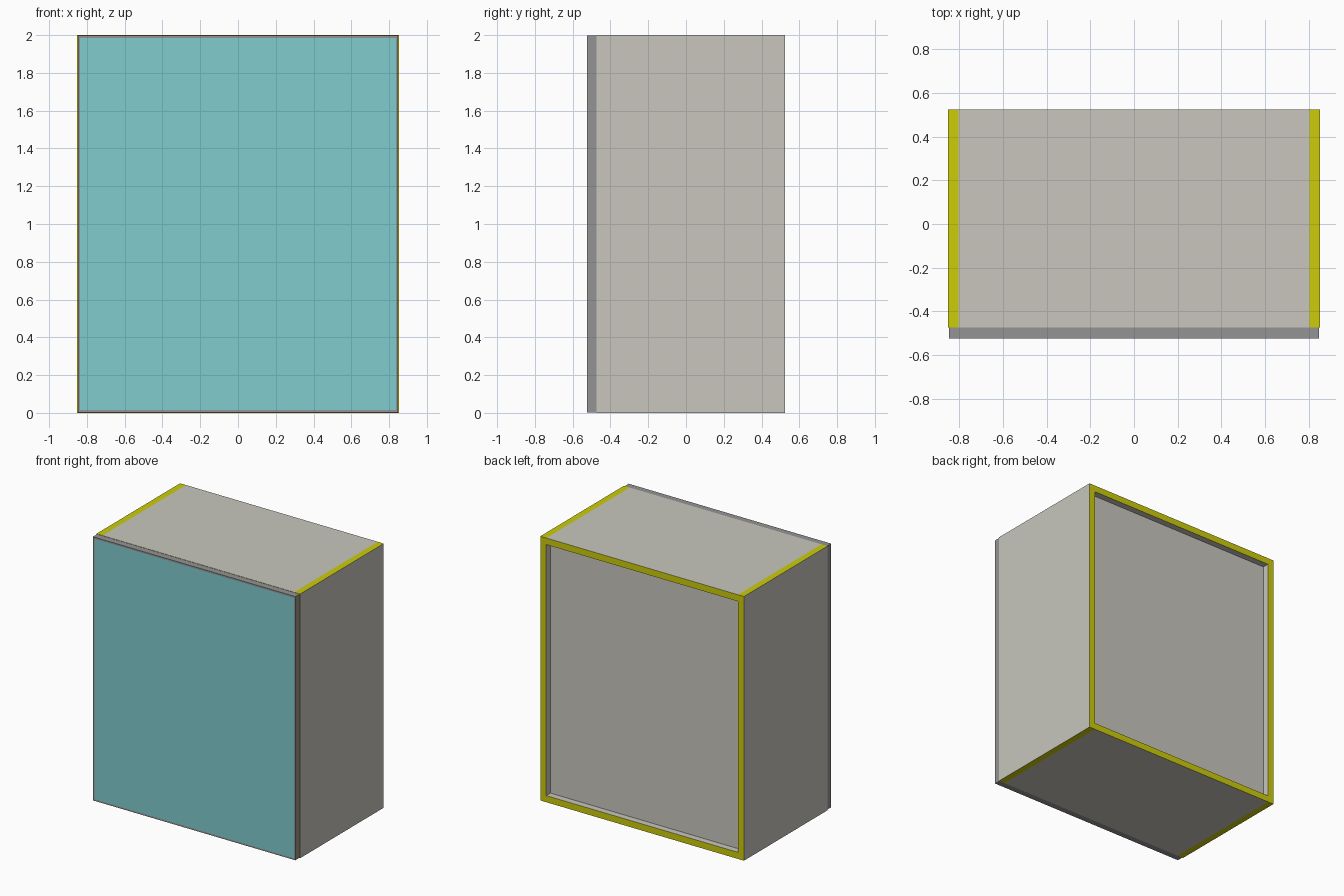
import bpy, bmesh
from mathutils import Vector

if "Cube" in bpy.data.objects:
    bpy.data.objects.remove(bpy.data.objects["Cube"])


def lin(c):
    c /= 255
    return c / 12.92 if c <= 0.04045 else ((c + 0.055) / 1.055) ** 2.4


def material(name, r, g, b):
    m = bpy.data.materials.new(name)
    m.diffuse_color = (lin(r), lin(g), lin(b), 1)
    m.use_nodes = True
    m.node_tree.nodes["Principled BSDF"].inputs["Base Color"].default_value = m.diffuse_color
    return m


BEIGE = material("warm grey board", 200, 198, 189)
YELLOW = material("yellow edging", 204, 204, 10)
GREY = material("door grey", 149, 148, 149)
TEAL = material("door teal", 128, 204, 206)


def panel(name, lo, hi, mats, edge_axes=(), inset=0):
    """Box from corner lo to corner hi; faces along edge_axes get the second material."""
    bm = bmesh.new()
    bmesh.ops.create_cube(bm, size=1)
    lo, hi = Vector(lo), Vector(hi)
    bmesh.ops.scale(bm, vec=hi - lo, verts=bm.verts)
    bmesh.ops.translate(bm, vec=(lo + hi) / 2, verts=bm.verts)
    bm.normal_update()
    for f in bm.faces:
        if any(abs(f.normal[a]) > 0.9 for a in edge_axes):
            f.material_index = 1
    if inset:  # painted front field with a thin border
        front = [f for f in bm.faces if f.normal.y < -0.9]
        bmesh.ops.inset_region(bm, faces=front, thickness=inset, use_even_offset=True)
        for f in front:
            f.material_index = 1
    me = bpy.data.meshes.new(name)
    bm.to_mesh(me)
    bm.free()
    for m in mats:
        me.materials.append(m)
    ob = bpy.data.objects.new(name, me)
    bpy.context.collection.objects.link(ob)
    return ob


W, T, H = 0.853, 0.05, 2.0          # half width, board thickness, height
Y0, Y1 = -0.475, 0.525              # carcass front and back
IN = W - T

# Side boards: full height, yellow on every narrow edge
for name, x in (("left_side", -W), ("right_side", IN)):
    panel(name, (x, Y0, 0), (x + T, Y1, H), (BEIGE, YELLOW), (1, 2))

# Bottom and top boards between the sides, yellow front and back edges
for name, z in (("bottom_board", 0), ("top_board", H - T)):
    panel(name, (-IN, Y0, z), (IN, Y1, z + T), (BEIGE, YELLOW), (1,))

# Recessed back panel
panel("back_panel", (-IN, Y1 - 2 * T, T), (IN, Y1 - T, H - T), (BEIGE,))

# Door with teal front field
panel("door", (-0.848, -0.525, 0.002), (0.848, Y0, H - 0.002), (GREY, TEAL), inset=0.012)
